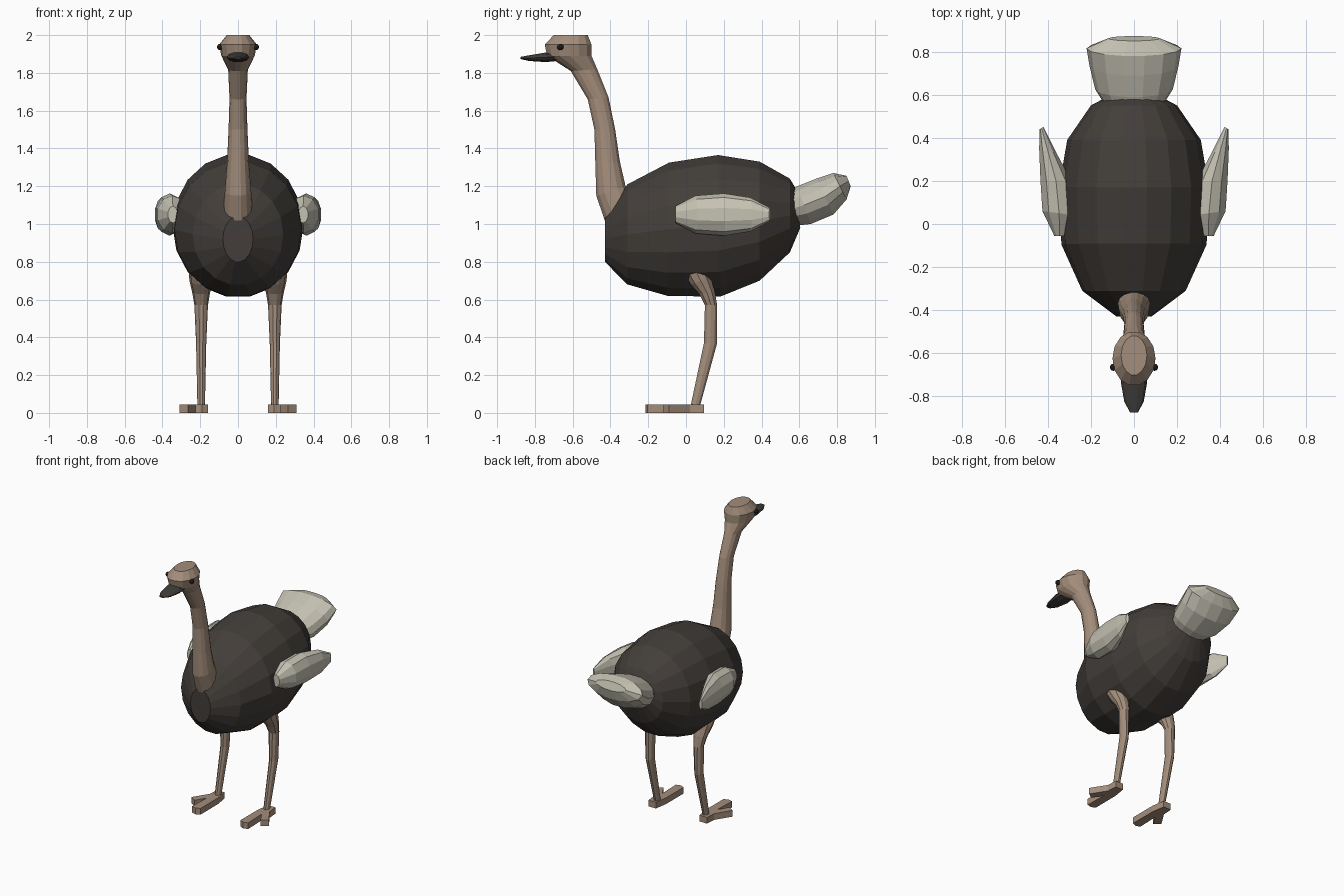
import bpy
import bmesh
import math

cube = bpy.data.objects.get("Cube")
if cube:
    bpy.data.objects.remove(cube)


def make_material(name, color):
    mat = bpy.data.materials.new(name)
    mat.use_nodes = True
    mat.diffuse_color = (*color, 1)
    mat.node_tree.nodes["Principled BSDF"].inputs["Base Color"].default_value = (*color, 1)
    return mat


skin = make_material("tan skin", (0.37, 0.27, 0.20))
dark_plumage = make_material("dark plumage", (0.056, 0.048, 0.042))
pale_plumage = make_material("pale plumage", (0.56, 0.54, 0.45))
beak_grey = make_material("beak grey", (0.05, 0.045, 0.04))
eye_black = make_material("eye black", (0.012, 0.011, 0.01))


def finish(name, bm, mat, mirrored=False):
    """Turn a bmesh into a flat-shaded object, optionally mirrored across x."""
    bmesh.ops.recalc_face_normals(bm, faces=bm.faces)
    mesh = bpy.data.meshes.new(name)
    bm.to_mesh(mesh)
    bm.free()
    mesh.materials.append(mat)
    obj = bpy.data.objects.new(name, mesh)
    bpy.context.collection.objects.link(obj)
    if mirrored:
        obj.modifiers.new("Mirror", 'MIRROR').use_mirror_merge = False
    return obj


def upright(center):
    """Section edges lie in the side plane; the half width runs along x."""
    return lambda p, q, side: (center + side, p, q)


def sideways(center):
    """Section edges lie in the ground plane; the half width runs along z."""
    return lambda p, q, side: (q, p, center + side)


def loft(name, sections, mat, place=upright(0), sides=10, mirrored=False):
    """Skin elliptical sections, each given by two opposite points and a half width."""
    bm = bmesh.new()
    rings = []
    flat = math.cos(math.pi / sides)
    for (p0, q0), (p1, q1), half in sections:
        ring = []
        for i in range(sides):
            angle = 2 * math.pi * (i + 0.5) / sides
            c = math.cos(angle) / flat
            p = (p0 + p1) / 2 + c * (p0 - p1) / 2
            q = (q0 + q1) / 2 + c * (q0 - q1) / 2
            ring.append(bm.verts.new(place(p, q, half * math.sin(angle))))
        rings.append(ring)
    for lower, upper in zip(rings, rings[1:]):
        for i in range(sides):
            j = (i + 1) % sides
            bm.faces.new((lower[i], lower[j], upper[j], upper[i]))
    bm.faces.new(rings[0])
    bm.faces.new(rings[-1])
    return finish(name, bm, mat, mirrored)


# Egg-shaped body, bottom and top points of each section
loft("body", [
    ((-0.43, 0.80), (-0.43, 1.04), 0.08),
    ((-0.31, 0.68), (-0.31, 1.21), 0.24),
    ((-0.10, 0.62), (-0.09, 1.325), 0.337),
    ((0.18, 0.615), (0.17, 1.365), 0.347),
    ((0.39, 0.70), (0.39, 1.33), 0.31),
    ((0.55, 0.85), (0.55, 1.24), 0.20),
    ((0.605, 0.98), (0.58, 1.19), 0.12),
], dark_plumage, sides=18)

# Neck flowing into the flat-topped head, front and back points
loft("neck_and_head", [
    ((-0.42, 0.99), (-0.27, 1.12), 0.08),
    ((-0.475, 1.15), (-0.32, 1.20), 0.07),
    ((-0.48, 1.32), (-0.35, 1.33), 0.058),
    ((-0.485, 1.50), (-0.375, 1.50), 0.05),
    ((-0.52, 1.66), (-0.41, 1.67), 0.045),
    ((-0.61, 1.81), (-0.47, 1.82), 0.052),
    ((-0.735, 1.89), (-0.50, 1.89), 0.088),
    ((-0.748, 1.95), (-0.50, 1.95), 0.10),
    ((-0.70, 2.0), (-0.52, 2.0), 0.06),
], skin, sides=14)

# Flat beak, bottom and top points
loft("beak", [
    ((-0.62, 1.87), (-0.62, 1.91), 0.055),
    ((-0.74, 1.857), (-0.74, 1.908), 0.06),
    ((-0.83, 1.863), (-0.82, 1.895), 0.045),
    ((-0.875, 1.873), (-0.875, 1.885), 0.018),
], beak_grey)

# Eyes
bm = bmesh.new()
bmesh.ops.create_uvsphere(bm, u_segments=10, v_segments=6, radius=0.017)
bmesh.ops.translate(bm, verts=bm.verts, vec=(0.095, -0.665, 1.937))
finish("eyes", bm, eye_black, mirrored=True)

# Tail plume, lower and upper points
loft("tail", [
    ((0.57, 0.99), (0.52, 1.16), 0.13),
    ((0.66, 1.0), (0.59, 1.20), 0.18),
    ((0.78, 1.05), (0.69, 1.24), 0.207),
    ((0.85, 1.13), (0.78, 1.27), 0.22),
    ((0.872, 1.20), (0.85, 1.255), 0.12),
], pale_plumage, sides=14)

# Wings flaring outward, inner and outer edge points
loft("wings", [
    ((-0.055, 0.32), (-0.055, 0.37), 0.045),
    ((0.04, 0.27), (0.06, 0.425), 0.10),
    ((0.20, 0.29), (0.20, 0.434), 0.112),
    ((0.33, 0.36), (0.35, 0.44), 0.09),
    ((0.45, 0.42), (0.44, 0.438), 0.035),
], pale_plumage, place=sideways(1.05), mirrored=True)

# Legs, front and back points
loft("legs", [
    ((-0.01, 0.74), (0.07, 0.84), 0.07),
    ((0.025, 0.68), (0.13, 0.72), 0.062),
    ((0.07, 0.63), (0.153, 0.64), 0.047),
    ((0.10, 0.57), (0.165, 0.57), 0.036),
    ((0.095, 0.37), (0.165, 0.37), 0.027),
    ((0.025, 0.04), (0.075, 0.04), 0.02),
], skin, place=upright(0.195), mirrored=True)

# Two-toed feet, an extruded outline
outline = [(0.175, 0.095), (0.235, 0.095), (0.24, 0.02), (0.31, -0.09),
           (0.265, -0.12), (0.22, -0.045), (0.225, -0.205), (0.19, -0.215),
           (0.16, -0.20), (0.16, 0.0)]
bm = bmesh.new()
sole = bm.faces.new([bm.verts.new((x, y, 0)) for x, y in outline])
top = bmesh.ops.extrude_face_region(bm, geom=[sole])["geom"]
bmesh.ops.translate(bm, vec=(0, 0, 0.045),
                    verts=[v for v in top if isinstance(v, bmesh.types.BMVert)])
if not sole.is_valid or sole not in bm.faces[:]:
    bm.faces.new([v for v in bm.verts if v.co.z == 0])
finish("feet", bm, skin, mirrored=True)
